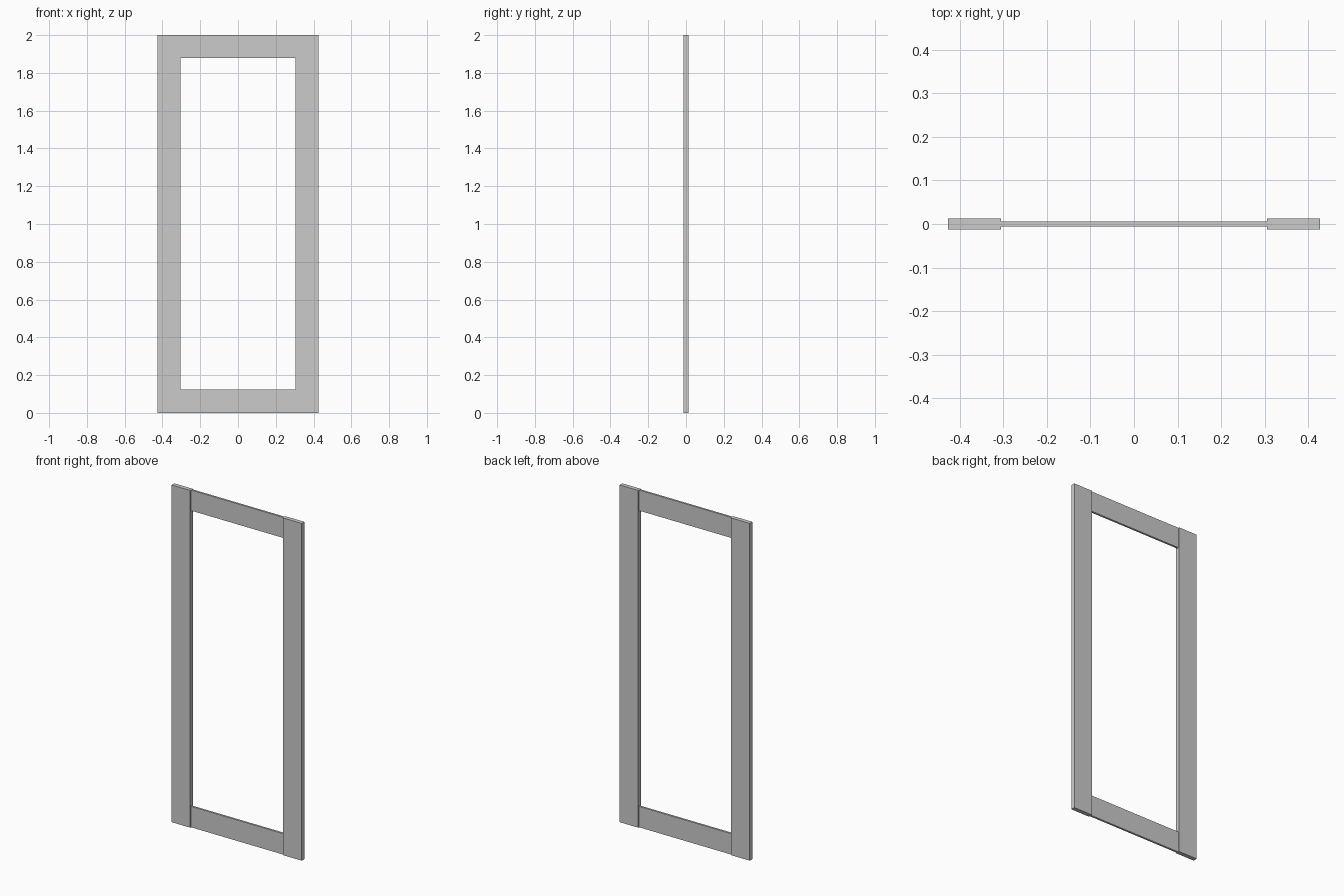
import bpy

if "Cube" in bpy.data.objects:
    bpy.data.objects.remove(bpy.data.objects["Cube"])

HALF_W, INNER, HEIGHT = 0.427, 0.305, 2.0


def board(name, x0, x1, thickness, z0, z1):
    bpy.ops.mesh.primitive_cube_add(size=1, location=((x0 + x1) / 2, 0, (z0 + z1) / 2))
    obj = bpy.context.object
    obj.name = name
    obj.scale = (x1 - x0, thickness, z1 - z0)
    bpy.ops.object.transform_apply(location=False, rotation=False, scale=True)
    return obj


# Thick upright stiles
board("left_stile", -HALF_W, -INNER, 0.025, 0, HEIGHT)
board("right_stile", INNER, HALF_W, 0.025, 0, HEIGHT)

# Thinner rails between the stiles
board("bottom_rail", -INNER, INNER, 0.012, 0, 0.124)
board("top_rail", -INNER, INNER, 0.012, HEIGHT - 0.122, HEIGHT)
